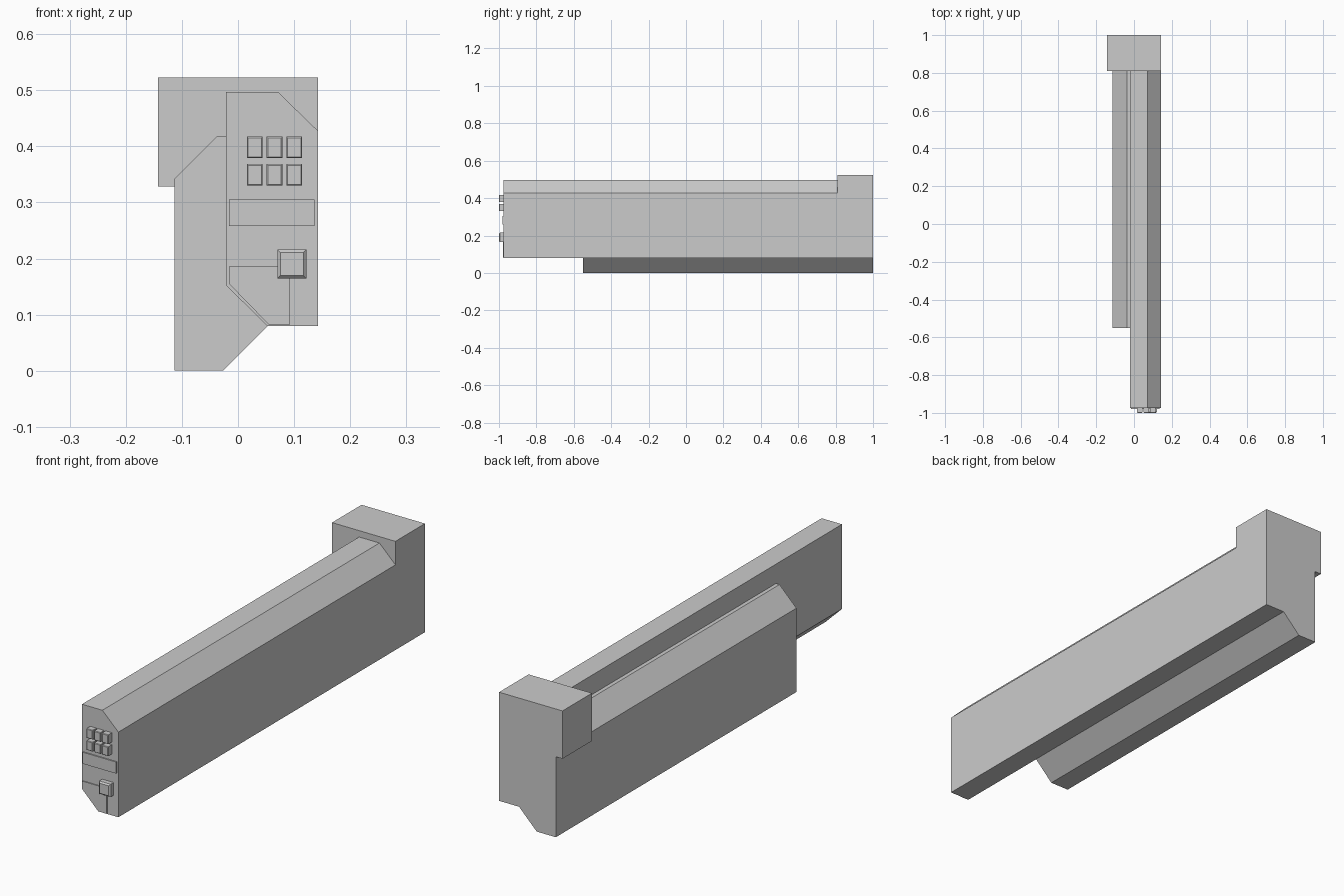
import bpy
import bmesh

cube = bpy.data.objects.get("Cube")
if cube:
    bpy.data.objects.remove(cube, do_unlink=True)

grey = bpy.data.materials.new("plain_grey")
grey.use_nodes = True
COLOUR = (0.6, 0.6, 0.6, 1)
grey.diffuse_color = COLOUR
grey.node_tree.nodes["Principled BSDF"].inputs["Base Color"].default_value = COLOUR


def prism(name, profile, front, back, inset=0, lift=0):
    """Extrude an (x, z) profile along y, with an optional tapered front."""
    bm = bmesh.new()
    face = bm.faces.new([bm.verts.new((x, front, z)) for x, z in profile])
    ext = bmesh.ops.extrude_face_region(bm, geom=[face], use_keep_orig=True)
    for v in ext["geom"]:
        if isinstance(v, bmesh.types.BMVert):
            v.co.y = back
    bmesh.ops.recalc_face_normals(bm, faces=bm.faces)
    if inset:
        cap = min(bm.faces, key=lambda f: f.calc_center_median().y)
        bmesh.ops.inset_region(bm, faces=[cap], thickness=inset)
        for v in cap.verts:
            v.co.y -= lift
    mesh = bpy.data.meshes.new(name)
    bm.to_mesh(mesh)
    bm.free()
    mesh.materials.append(grey)
    obj = bpy.data.objects.new(name, mesh)
    bpy.context.collection.objects.link(obj)
    return obj


def rect(x0, x1, z0, z1):
    return [(x0, z0), (x1, z0), (x1, z1), (x0, z1)]


FRONT = -0.975

# Long chamfered housing
prism("main_housing", [(-0.021, 0.497), (0.071, 0.497), (0.143, 0.427),
                       (0.143, 0.08), (0.052, 0.08), (-0.021, 0.152)], FRONT, 1)

# Shorter side housing tucked against it
prism("side_housing", [(-0.113, 0), (-0.027, 0), (0.053, 0.08), (0.053, 0.15),
                       (-0.01, 0.418), (-0.037, 0.418), (-0.113, 0.342)], -0.55, 1)

# Rear block
prism("rear_block", rect(-0.143, 0.143, 0.328, 0.523), 0.81, 1)

# Front control panel
prism("front_strip", rect(-0.016, 0.136, 0.258, 0.305), FRONT - 0.005, FRONT)
prism("lower_panel", [(-0.016, 0.186), (0.093, 0.186), (0.093, 0.082),
                      (0.055, 0.082), (-0.016, 0.155)], FRONT - 0.004, FRONT)
prism("square_knob", rect(0.07, 0.122, 0.164, 0.216), -0.994, FRONT, 0.008, 0.006)

# Two rows of three buttons
for row, z in enumerate((0.398, 0.349)):
    for col in range(3):
        x = 0.03 + 0.035 * col
        prism(f"button_{row + 1}_{col + 1}",
              rect(x - 0.014, x + 0.014, z - 0.019, z + 0.019),
              -0.998, FRONT, 0.003, 0.002)
